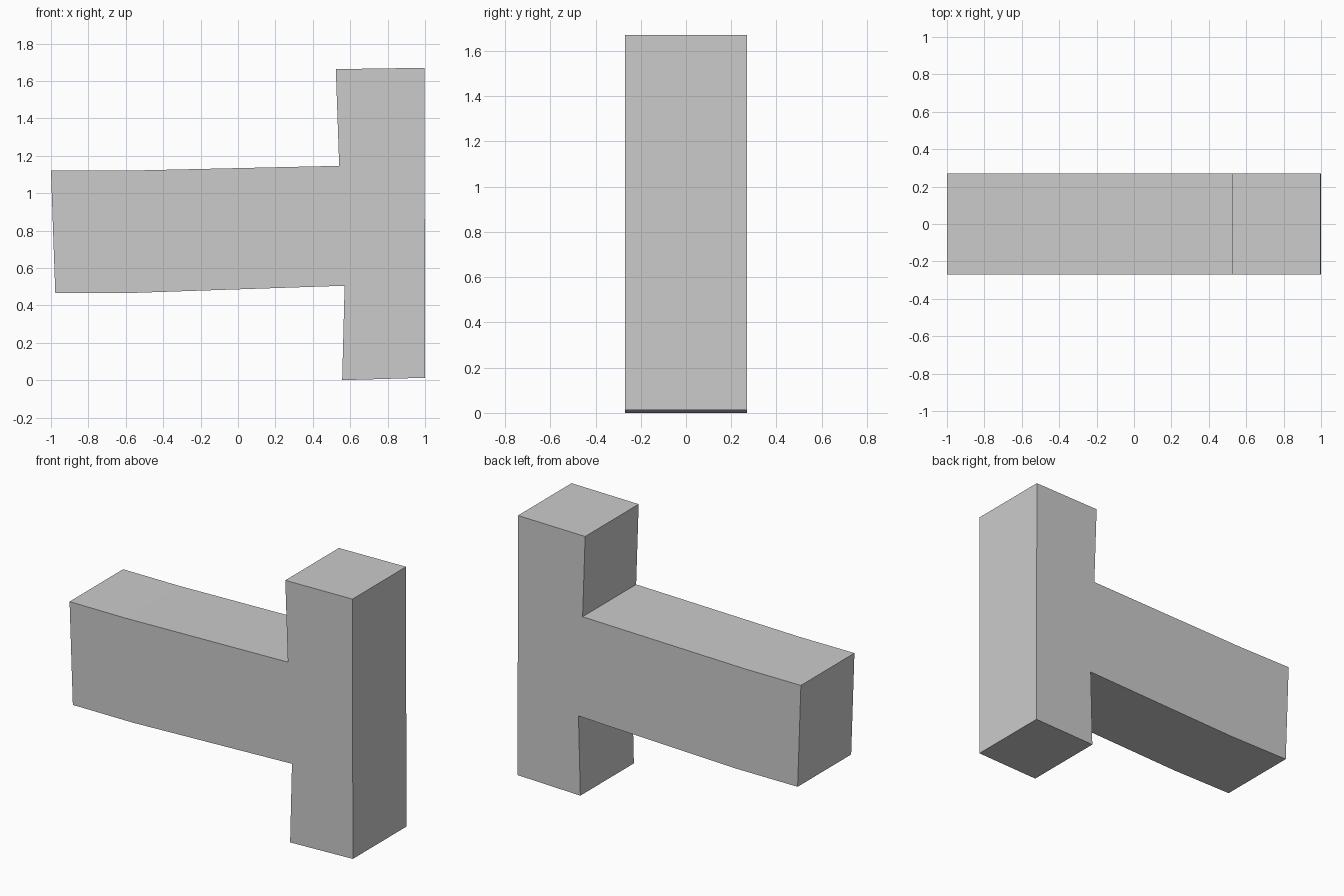
import bpy, bmesh

if "Cube" in bpy.data.objects:
    bpy.data.objects.remove(bpy.data.objects["Cube"])

HALF_DEPTH = 0.27

# Side profile (x, z): upright post with a slightly bent arm to the left
PROFILE = [
    (0.557, 0.0), (1.0, 0.013), (0.997, 1.67), (0.523, 1.663),
    (0.541, 1.146), (-0.605, 1.12), (-1.0, 1.12),
    (-0.977, 0.467), (-0.55, 0.467), (0.57, 0.505),
]


def extrude_profile(name, points, half_depth):
    bm = bmesh.new()
    face = bm.faces.new([bm.verts.new((x, -half_depth, z)) for x, z in points])
    result = bmesh.ops.extrude_face_region(bm, geom=[face], use_keep_orig=True)
    moved = [v for v in result["geom"] if isinstance(v, bmesh.types.BMVert)]
    bmesh.ops.translate(bm, verts=moved, vec=(0, 2 * half_depth, 0))
    bmesh.ops.recalc_face_normals(bm, faces=bm.faces)
    mesh = bpy.data.meshes.new(name)
    bm.to_mesh(mesh)
    bm.free()
    obj = bpy.data.objects.new(name, mesh)
    bpy.context.collection.objects.link(obj)
    return obj


# Post and arm as one solid block
extrude_profile("post_with_arm", PROFILE, HALF_DEPTH)
